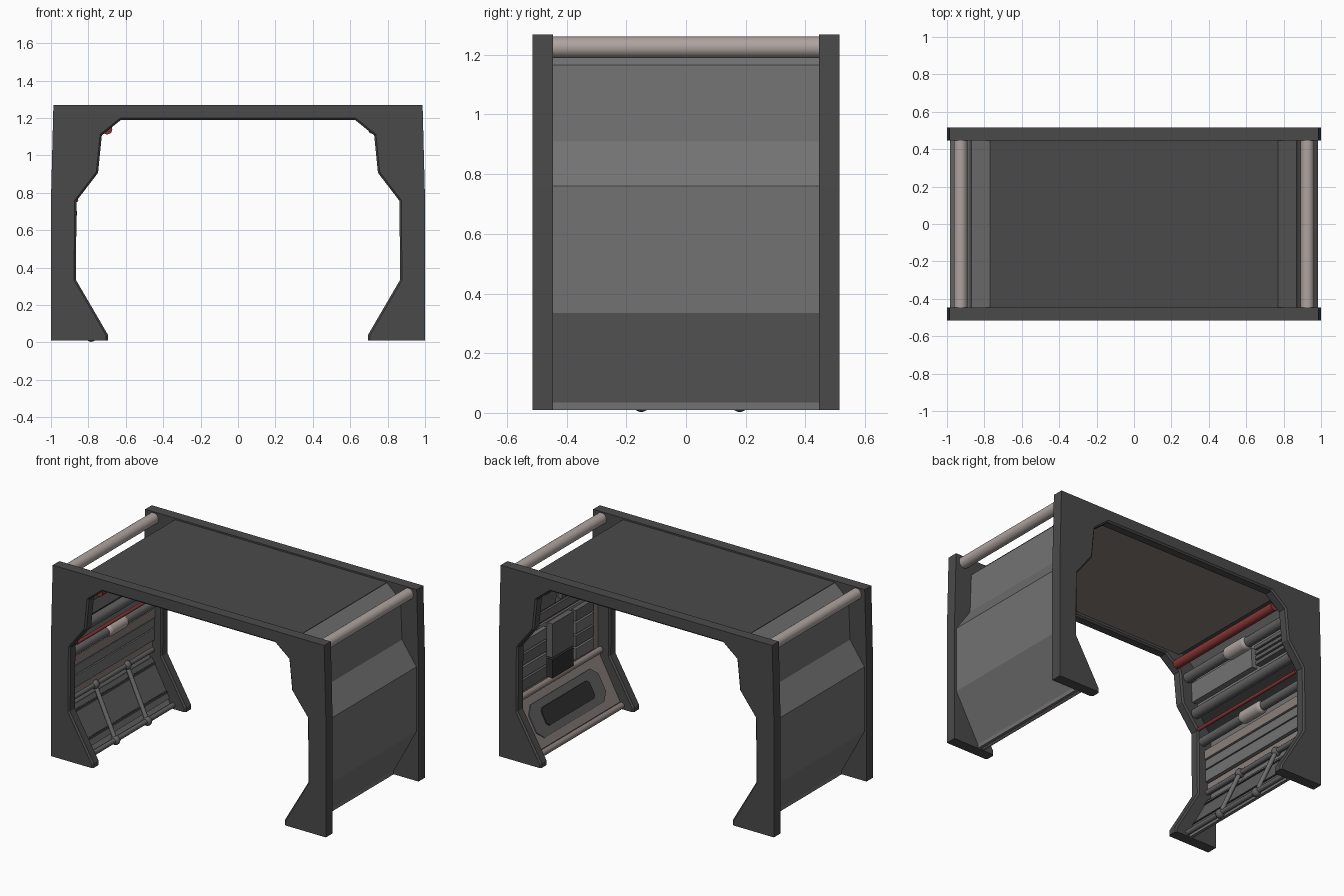
import bpy, bmesh, math
from mathutils import Vector

if "Cube" in bpy.data.objects:
    bpy.data.objects.remove(bpy.data.objects["Cube"])


def material(name, rgb):
    m = bpy.data.materials.new(name)
    m.diffuse_color = (*rgb, 1)
    m.use_nodes = True
    m.node_tree.nodes["Principled BSDF"].inputs["Base Color"].default_value = m.diffuse_color
    return m


FRAME = material("dark frame grey", (0.068, 0.068, 0.068))
SKIN = material("mid grey", (0.17, 0.17, 0.17))
BEIGE = material("warm grey", (0.25, 0.215, 0.20))
PIPE = material("light warm metal", (0.42, 0.37, 0.35))
STEEL = material("steel grey", (0.12, 0.12, 0.12))
BLACK = material("near black", (0.03, 0.03, 0.03))
RED = material("dull red", (0.24, 0.035, 0.035))

Y_IN, Y_OUT = 0.446, 0.515
# Half profiles (x, z), from the floor upwards
OPENING = [(0.695, 0.01), (0.695, 0.04), (0.867, 0.335), (0.863, 0.757),
           (0.748, 0.907), (0.728, 1.107), (0.625, 1.19)]
OUTER = [(0.82, 0.01), (0.82, 0.035), (0.985, 0.335), (0.985, 0.76),
         (0.88, 0.91), (0.87, 1.165), (0.77, 1.255)]
INNER = [(0.80, 0.01), (0.80, 0.03), (0.965, 0.335), (0.965, 0.755),
         (0.86, 0.905), (0.85, 1.15), (0.755, 1.235)]


def finish(name, bm, mat):
    bmesh.ops.recalc_face_normals(bm, faces=bm.faces)
    me = bpy.data.meshes.new(name)
    bm.to_mesh(me)
    bm.free()
    me.materials.append(mat)
    ob = bpy.data.objects.new(name, me)
    bpy.context.collection.objects.link(ob)
    return ob


def prism(name, pts, y0, y1, mat, chamfer=None):
    """Extrude an (x, z) polygon along y; optionally chamfer the chosen rim."""
    bm = bmesh.new()
    face = bm.faces.new([bm.verts.new((x, y0, z)) for x, z in pts])
    ext = bmesh.ops.extrude_face_region(bm, geom=[face])
    for v in ext["geom"]:
        if isinstance(v, bmesh.types.BMVert):
            v.co.y = y1
    if chamfer:
        rim = [e for e in bm.edges
               if abs(e.verts[0].co.y - e.verts[1].co.y) < 1e-5
               and all(chamfer(v.co) for v in e.verts)]
        bmesh.ops.bevel(bm, geom=rim, offset=0.01, segments=1, affect='EDGES')
    return finish(name, bm, mat)


def rod(name, a, b, r, mat, sides=20):
    a, b = Vector(a), Vector(b)
    d = b - a
    bm = bmesh.new()
    bmesh.ops.create_cone(bm, cap_ends=True, segments=sides, radius1=r, radius2=r, depth=d.length)
    bm.transform(d.to_track_quat('Z', 'Y').to_matrix().to_4x4())
    bmesh.ops.translate(bm, verts=bm.verts, vec=(a + b) / 2)
    for f in bm.faces:
        f.smooth = len(f.verts) == 4
    return finish(name, bm, mat)


def ball(name, c, r, mat):
    bm = bmesh.new()
    bmesh.ops.create_uvsphere(bm, u_segments=16, v_segments=10, radius=r)
    bmesh.ops.translate(bm, verts=bm.verts, vec=c)
    for f in bm.faces:
        f.smooth = True
    return finish(name, bm, mat)


def on_wall(i, t):
    return Vector(INNER[i]).lerp(Vector(INNER[i + 1]), t)


def plate(name, s, i, t0, t1, y0, y1, thick, mat, lift=0.0):
    """Plate lying on inner wall segment i between fractions t0 and t1."""
    p, q = on_wall(i, t0), on_wall(i, t1)
    d = (q - p).normalized()
    n = Vector((-d.y, d.x))
    pts = [p + n * lift, q + n * lift, q + n * (lift + thick), p + n * (lift + thick)]
    return prism(name, [(s * v.x, v.y) for v in pts], y0, y1, mat)


# End frames: one arch at the front, one at the back
right_half = [(1.0, 0.01), (1.0, 0.76), (0.987, 1.268)]
arch = ([(-x, z) for x, z in right_half] + right_half[::-1] + OPENING
        + [(-x, z) for x, z in OPENING[::-1]])
is_rim = lambda c: any(abs(abs(c.x) - x) + abs(c.z - z) < 1e-4 for x, z in OPENING)
for name, s in (("front_frame", -1), ("back_frame", 1)):
    prism(name, arch, s * Y_IN, s * Y_OUT, FRAME, is_rim)

# Roof and ceiling
prism("roof", [(-0.77, 1.23), (0.77, 1.23), (0.77, 1.258), (-0.77, 1.258)], -Y_IN, Y_IN, FRAME)
prism("ceiling", [(-0.72, 1.215), (0.72, 1.215), (0.72, 1.23), (-0.72, 1.23)], -Y_IN, Y_IN, BEIGE)

# Side walls and outer handle pipes
for side, s in (("left", -1), ("right", 1)):
    prism(side + "_wall", [(s * x, z) for x, z in OUTER + INNER[::-1]], -Y_IN, Y_IN, SKIN)
    rod(side + "_top_pipe", (s * 0.927, -Y_IN, 1.225), (s * 0.927, Y_IN, 1.225), 0.036, PIPE, 24)

# Left wall: long pipes (x, z, radius)
for name, x, z, r, mat in (
        ("red_upper_pipe", 0.70, 1.14, 0.028, RED), ("upper_pipe", 0.785, 1.08, 0.032, STEEL),
        ("middle_pipe", 0.845, 0.86, 0.032, STEEL), ("red_thin_pipe", 0.865, 0.76, 0.011, RED),
        ("lower_pipe", 0.90, 0.69, 0.028, STEEL), ("ladder_top_rail", 0.935, 0.36, 0.016, STEEL),
        ("ladder_bottom_rail", 0.785, 0.035, 0.016, STEEL)):
    rod(name, (-x, -Y_IN, z), (-x, Y_IN, z), r, mat)

# Left wall: pipe couplings
for name, x, z, r in (("upper_coupling", 0.785, 1.08, 0.042), ("lower_coupling", 0.90, 0.69, 0.04)):
    rod(name, (-x, -0.06, z), (-x, 0.08, z), r, PIPE)
    for y in (-0.06, 0.08):
        ball(name + "_end", (-x, y, z), r, PIPE)

# Left wall: plating
plate("left_slope_panel", -1, 1, 0.12, 0.9, -Y_IN, Y_IN, 0.012, STEEL)
for t in (0.22, 0.76):
    plate("left_slope_groove", -1, 1, t, t + 0.05, -Y_IN, Y_IN, 0.004, BLACK, 0.012)
plate("left_lower_strip", -1, 2, 0.06, 0.2, -Y_IN, Y_IN, 0.03, BEIGE)
plate("left_mid_panel_low", -1, 2, 0.22, 0.4, -Y_IN, Y_IN, 0.045, SKIN)
plate("left_mid_panel_high", -1, 2, 0.42, 0.56, -Y_IN, Y_IN, 0.045, SKIN)
plate("left_upper_strip", -1, 2, 0.58, 0.72, -Y_IN, Y_IN, 0.05, BEIGE)
plate("left_dark_recess", -1, 3, 0.05, 0.95, -Y_IN, Y_IN, 0.006, BLACK)
plate("left_top_panel", -1, 4, 0.1, 0.62, -Y_IN, 0.1, 0.04, SKIN)
for k in range(4):
    t = 0.1 + 0.14 * k
    plate("left_vent_slat", -1, 4, t, t + 0.09, 0.13, 0.4, 0.04, STEEL)

# Left wall: ladder bars with ball joints
for y in (-0.15, 0.18):
    top, low = (-0.935, y, 0.36), (-0.785, y, 0.032)
    rod("ladder_bar", top, low, 0.014, SKIN, 14)
    for c in (top, low):
        ball("ladder_joint", c, 0.029, STEEL)

# Right wall: sloped console with a dark inset window
plate("console_panel", 1, 1, 0.05, 0.97, -Y_IN, Y_IN, 0.02, BEIGE)


def console_octagon(name, hy, t0, t1, cut, lift, mat):
    p, q = on_wall(1, t0), on_wall(1, t1)
    d = (q - p).normalized()
    n = Vector((-d.y, d.x))
    h = (q - p).length
    bm = bmesh.new()
    ring = [(-hy + cut, 0), (hy - cut, 0), (hy, cut), (hy, h - cut),
            (hy - cut, h), (-hy + cut, h), (-hy, h - cut), (-hy, cut)]
    levels = []
    for k in (0.0, lift):
        levels.append([bm.verts.new((w.x, y, w.y)) for y, a in ring for w in [p + d * a + n * k]])
    bm.faces.new(levels[0])
    bm.faces.new(levels[1])
    for i in range(8):
        j = (i + 1) % 8
        bm.faces.new((levels[0][i], levels[0][j], levels[1][j], levels[1][i]))
    finish(name, bm, mat)


console_octagon("console_surround", 0.36, 0.2, 0.82, 0.05, 0.026, STEEL)
console_octagon("console_window", 0.25, 0.34, 0.68, 0.02, 0.032, BLACK)
for name, x, z in (("console_top_pipe", 0.935, 0.36), ("console_bottom_pipe", 0.78, 0.035)):
    rod(name, (x, -Y_IN, z), (x, Y_IN, z), 0.02, BEIGE)

# Right wall: upright panels and boxes
plate("right_back_plate", 1, 2, 0.06, 0.97, -Y_IN, Y_IN, 0.012, BEIGE)
plate("right_upper_plate", 1, 4, 0.05, 0.95, -Y_IN, Y_IN, 0.012, BEIGE)
plate("right_slant_plate", 1, 3, 0.05, 0.95, -Y_IN, Y_IN, 0.008, SKIN)
plate("right_dark_cabinet", 1, 2, 0.42, 0.95, -0.14, 0.08, 0.05, STEEL)
plate("right_dark_locker", 1, 2, 0.1, 0.39, -0.14, 0.08, 0.05, BLACK)
for k in range(4):
    t = 0.16 + 0.2 * k
    plate("right_drawer", 1, 2, t, t + 0.17, -0.36, -0.17, 0.045, STEEL if k % 2 else SKIN)
    plate("right_side_box", 1, 2, t, t + 0.17, 0.12, 0.4, 0.04, SKIN if k % 2 else STEEL)
for y in (-0.38, -0.1, 0.18):
    plate("right_upper_box", 1, 4, 0.15, 0.8, y, y + 0.22, 0.04, STEEL)
rod("right_ceiling_pipe", (0.72, -Y_IN, 1.14), (0.72, Y_IN, 1.14), 0.025, STEEL)
